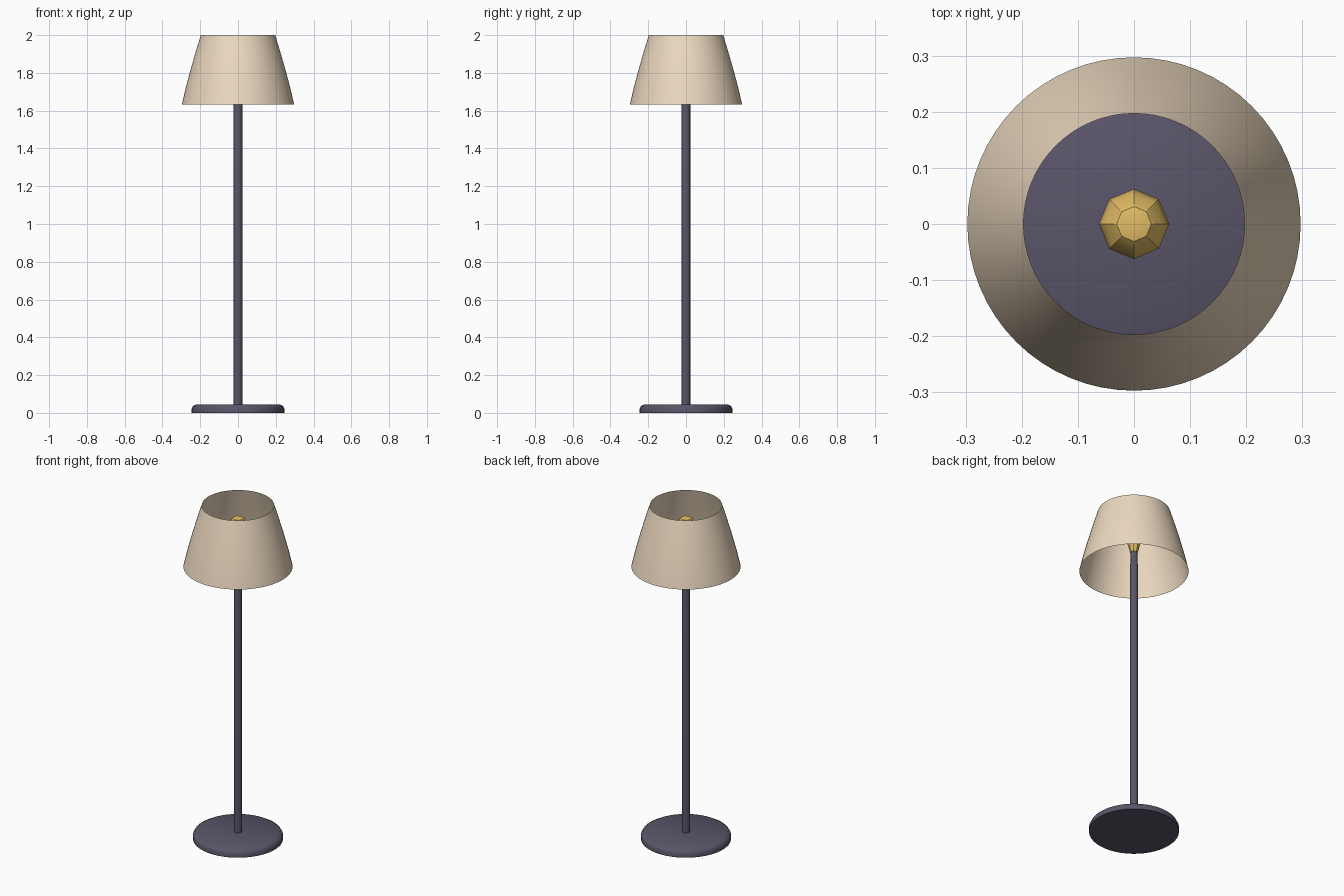
import bpy, bmesh, math

if "Cube" in bpy.data.objects:
    bpy.data.objects.remove(bpy.data.objects["Cube"])


def material(name, color):
    m = bpy.data.materials.new(name)
    m.diffuse_color = (*color, 1)
    m.use_nodes = True
    m.node_tree.nodes["Principled BSDF"].inputs["Base Color"].default_value = m.diffuse_color
    return m


def lathe(name, profile, sides, mat, angle=40):
    """Revolve (radius, z) points about z; radius 0 closes to a point."""
    bm = bmesh.new()
    rings = []
    for r, z in profile:
        if r == 0:
            rings.append([bm.verts.new((0, 0, z))] * sides)
        else:
            rings.append([bm.verts.new((r * math.cos(2 * math.pi * i / sides),
                                        r * math.sin(2 * math.pi * i / sides), z))
                          for i in range(sides)])
    for a, b in zip(rings, rings[1:]):
        for i in range(sides):
            j = (i + 1) % sides
            bm.faces.new(dict.fromkeys((a[i], a[j], b[j], b[i])))
    mesh = bpy.data.meshes.new(name)
    bm.to_mesh(mesh)
    bm.free()
    mesh.materials.append(mat)
    ob = bpy.data.objects.new(name, mesh)
    bpy.context.collection.objects.link(ob)
    bpy.ops.object.select_all(action='DESELECT')
    ob.select_set(True)
    bpy.context.view_layer.objects.active = ob
    bpy.ops.object.shade_smooth_by_angle(angle=math.radians(angle))
    return ob


metal = material("dark_metal", (0.10, 0.09, 0.14))
fabric = material("shade_fabric", (0.84, 0.69, 0.52))
glow = material("bulb_gold", (0.75, 0.50, 0.13))

# Round foot with a softened upper edge
lathe("base", [(0, 0), (0.245, 0), (0.245, 0.022), (0.238, 0.036),
               (0.222, 0.045), (0, 0.045)], 48, metal)

# Pole, tapering into the lamp socket
lathe("pole", [(0, 0.04), (0.0225, 0.04), (0.0225, 1.67), (0.018, 1.69),
               (0.018, 1.76), (0, 1.76)], 16, metal)

# Eight-sided bulb
lathe("bulb", [(0, 1.75), (0.021, 1.75), (0.034, 1.80), (0.056, 1.838),
               (0.0625, 1.868), (0.054, 1.90), (0.031, 1.924), (0, 1.931)], 8, glow, 30)

# Open, thin, slightly bowed shade
lathe("shade", [(0.297, 1.633), (0.277, 1.72), (0.253, 1.81),
                (0.226, 1.905), (0.197, 2.0)], 64, fabric)
